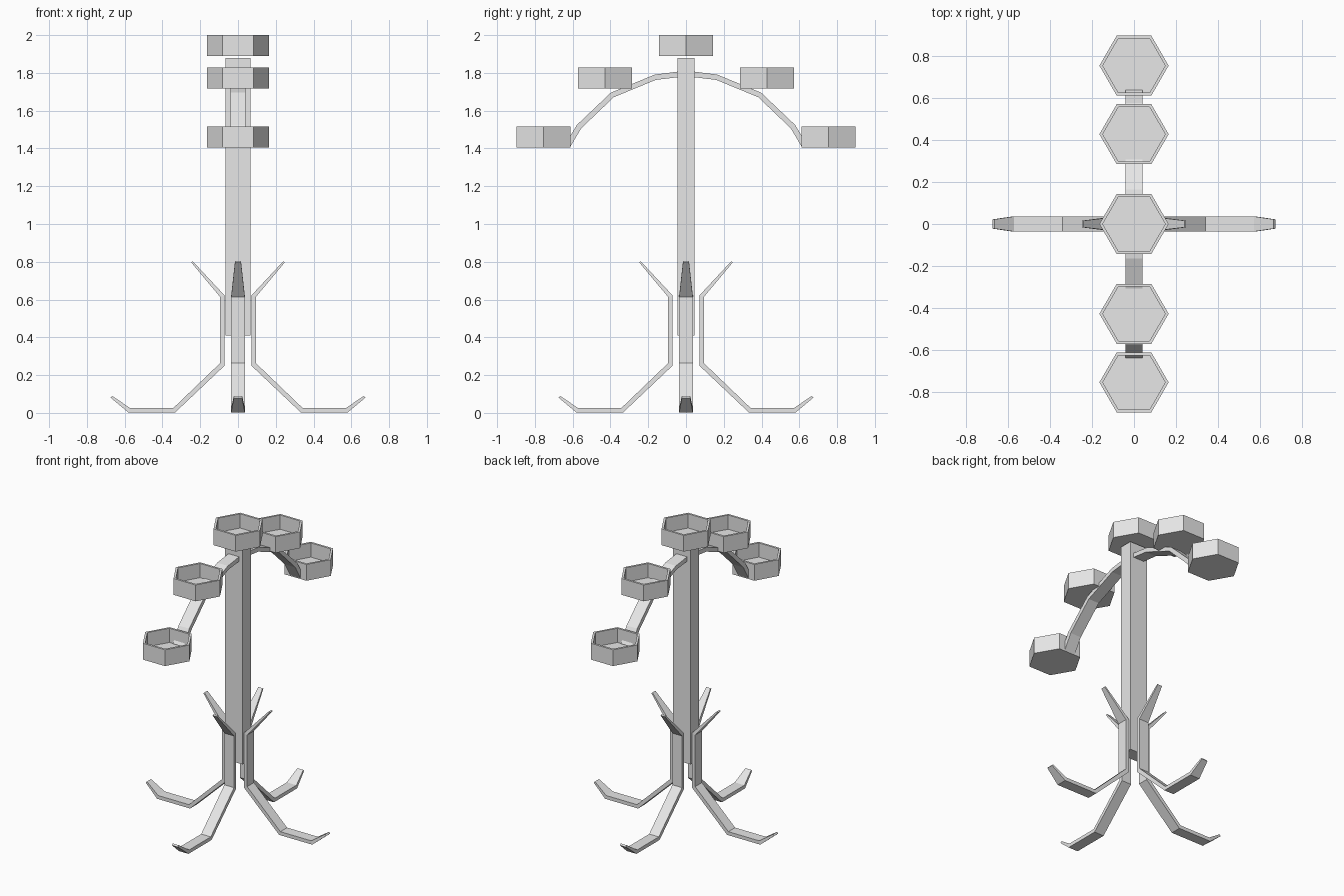
import bpy
import bmesh
from math import cos, sin, pi
from mathutils import Matrix

cube = bpy.data.objects.get("Cube")
if cube:
    bpy.data.objects.remove(cube, do_unlink=True)

metal = bpy.data.materials.new("pale grey metal")
metal.use_nodes = True
grey = (0.8, 0.8, 0.8, 1)
metal.diffuse_color = grey
metal.node_tree.nodes["Principled BSDF"].inputs["Base Color"].default_value = grey


def finish(name, bm, location=(0, 0, 0)):
    bmesh.ops.recalc_face_normals(bm, faces=bm.faces)
    mesh = bpy.data.meshes.new(name)
    bm.to_mesh(mesh)
    bm.free()
    mesh.materials.append(metal)
    obj = bpy.data.objects.new(name, mesh)
    obj.location = location
    bpy.context.collection.objects.link(obj)
    return obj


def flat_bar(name, stations, angle):
    """Loft a rectangular bar through (r1, z1, r2, z2, half width), turned about z."""
    bm = bmesh.new()
    rings = []
    for r1, z1, r2, z2, w in stations:
        corners = ((r1, -w, z1), (r1, w, z1), (r2, w, z2), (r2, -w, z2))
        rings.append([bm.verts.new(c) for c in corners])
    for a, b in zip(rings, rings[1:]):
        for i in range(4):
            j = (i + 1) % 4
            bm.faces.new((a[i], a[j], b[j], b[i]))
    bm.faces.new(rings[0])
    bm.faces.new(rings[-1])
    bm.transform(Matrix.Rotation(angle, 4, "Z"))
    return finish(name, bm)


def cup(name, y, base, height=0.11, radius=0.165, wall=0.014):
    """Open hexagonal cup with a thin floor."""
    bm = bmesh.new()
    inner = radius - wall * 1.15
    rings = []
    for r, z in ((radius, 0), (radius, height), (inner, height), (inner, wall)):
        rings.append([bm.verts.new((r * cos(k * pi / 3), r * sin(k * pi / 3), z))
                      for k in range(6)])
    for a, b in zip(rings, rings[1:]):
        for i in range(6):
            j = (i + 1) % 6
            bm.faces.new((a[i], a[j], b[j], b[i]))
    bm.faces.new(rings[0])
    bm.faces.new(rings[-1])
    return finish(name, bm, (0, y, base))


# Central post
bm = bmesh.new()
bmesh.ops.create_cube(bm, size=1)
bm.transform(Matrix.Diagonal((0.134, 0.09, 1.468, 1)))
finish("post", bm, (0, 0, 1.144))

# Four legs, with tapered upper and lower tips
leg = [
    (0.240, 0.803, 0.248, 0.797, 0.016),
    (0.071, 0.622, 0.094, 0.613, 0.036),
    (0.071, 0.250, 0.094, 0.264, 0.036),
    (0.333, 0.002, 0.342, 0.026, 0.036),
    (0.580, 0.002, 0.572, 0.026, 0.036),
    (0.674, 0.080, 0.666, 0.090, 0.022),
]
for i, side in enumerate(("left", "back", "right", "front")):
    flat_bar(side + "_leg", leg, i * pi / 2)

# Two curved arms
arm = [
    (0.000, 1.782, 0.000, 1.812, 0.04),
    (0.160, 1.763, 0.165, 1.791, 0.04),
    (0.383, 1.671, 0.398, 1.695, 0.04),
    (0.555, 1.506, 0.578, 1.524, 0.04),
    (0.612, 1.410, 0.638, 1.424, 0.04),
]
flat_bar("back_arm", arm, pi / 2)
flat_bar("front_arm", arm, -pi / 2)

# Five hexagonal cups
cup("top_cup", 0, 1.89)
for side, s in (("front", -1), ("back", 1)):
    cup(side + "_upper_cup", s * 0.428, 1.718)
    cup(side + "_lower_cup", s * 0.755, 1.405)
